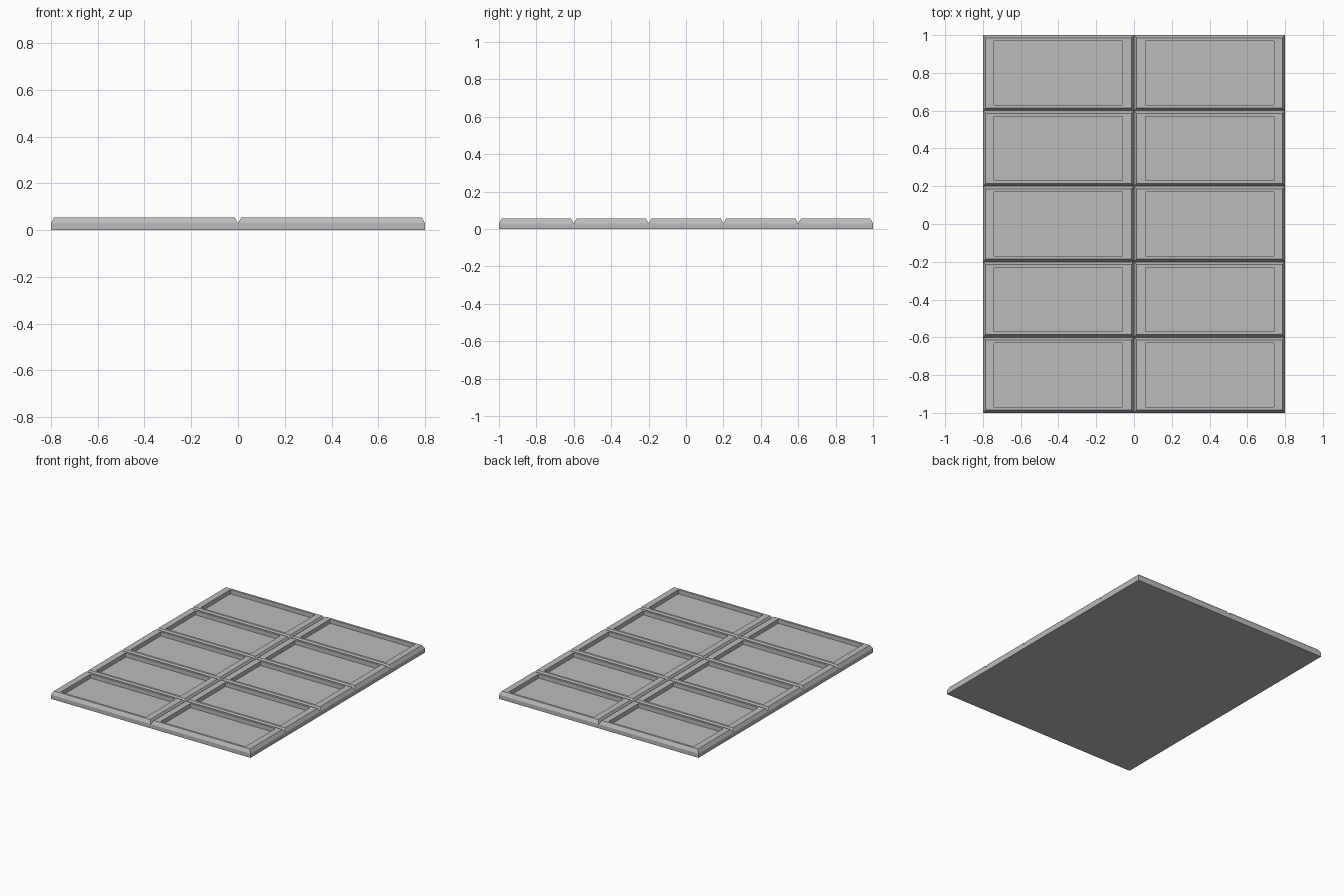
import bpy
import bmesh

if "Cube" in bpy.data.objects:
    bpy.data.objects.remove(bpy.data.objects["Cube"], do_unlink=True)

# Single stone-grey finish
grey = bpy.data.materials.new("mid_grey")
grey.use_nodes = True
colour = (0.5, 0.5, 0.5, 1)
grey.diffuse_color = colour
grey.node_tree.nodes["Principled BSDF"].inputs["Base Color"].default_value = colour

COLS, ROWS = 2, 5
W, D = 0.8, 0.4
TOP, SHOULDER, FLOOR = 0.055, 0.03, 0.025
CHAMFER = 0.014
RIM_X, RIM_Y = 0.06, 0.03


def ring(bm, inset_x, inset_y, z):
    """Rectangle of vertices inset from the panel outline."""
    x, y = W / 2 - inset_x, D / 2 - inset_y
    return [bm.verts.new((sx * x, sy * y, z))
            for sx, sy in ((-1, -1), (1, -1), (1, 1), (-1, 1))]


def panel_mesh():
    """Closed panel: straight sides, chamfered rim, sunken field."""
    bm = bmesh.new()
    rings = [ring(bm, *r) for r in (
        (0, 0, 0),
        (0, 0, SHOULDER),
        (CHAMFER, CHAMFER, TOP),
        (RIM_X, RIM_Y, TOP),
        (RIM_X, RIM_Y, FLOOR))]
    for low, high in zip(rings, rings[1:]):
        for i in range(4):
            j = (i + 1) % 4
            bm.faces.new((low[i], low[j], high[j], high[i]))
    bm.faces.new(rings[0][::-1])
    bm.faces.new(rings[-1])
    bmesh.ops.recalc_face_normals(bm, faces=bm.faces)
    mesh = bpy.data.meshes.new("recessed_panel")
    bm.to_mesh(mesh)
    bm.free()
    mesh.materials.append(grey)
    return mesh


# Grid of identical panels sharing one mesh
mesh = panel_mesh()
for row in range(ROWS):
    for col in range(COLS):
        side = ("right", "left")[col]
        panel = bpy.data.objects.new(f"{side}_panel_{row + 1}", mesh)
        panel.location = ((col - (COLS - 1) / 2) * W, (row - (ROWS - 1) / 2) * D, 0)
        bpy.context.collection.objects.link(panel)
